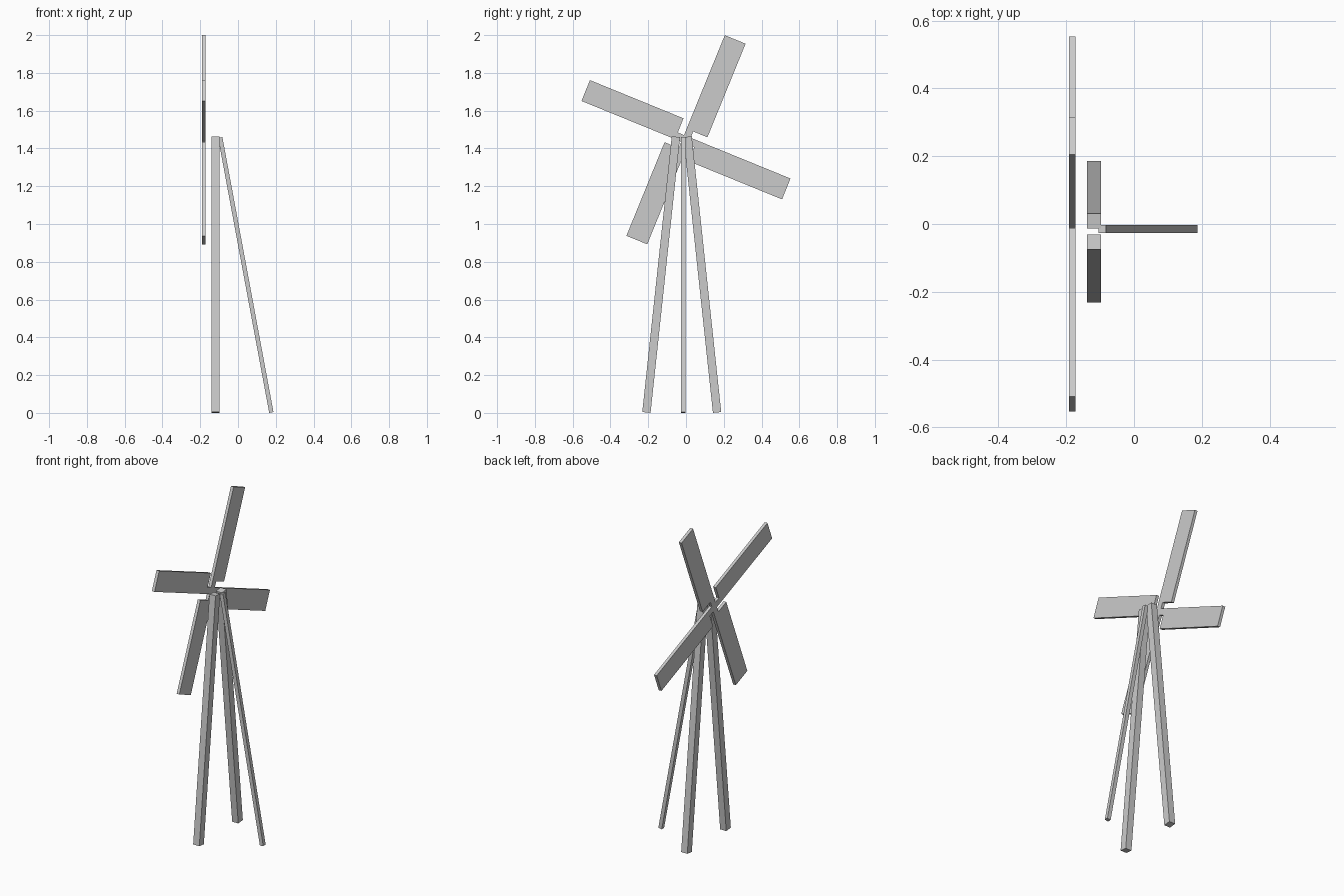
import bpy, bmesh
from math import radians, sin, cos
from mathutils import Vector, Matrix

if "Cube" in bpy.data.objects:
    bpy.data.objects.remove(bpy.data.objects["Cube"])


def finish(name, bm):
    bmesh.ops.recalc_face_normals(bm, faces=bm.faces)
    mesh = bpy.data.meshes.new(name)
    bm.to_mesh(mesh)
    bm.free()
    obj = bpy.data.objects.new(name, mesh)
    bpy.context.collection.objects.link(obj)
    return obj


def beam(name, bottom, top, width):
    """Square-cut leaning beam between two end centres; width = (u, v)."""
    a, b = Vector(bottom), Vector(top)
    w = (b - a).normalized()
    v = w.cross(Vector((1, 0, 0))).normalized()
    u = v.cross(w)
    rot = Matrix((u, v, w)).transposed().to_4x4()
    bm = bmesh.new()
    bmesh.ops.create_cube(bm, size=1)
    bmesh.ops.scale(bm, vec=(width[0], width[1], (b - a).length), verts=bm.verts)
    bmesh.ops.transform(bm, matrix=Matrix.Translation((a + b) / 2) @ rot, verts=bm.verts)
    return finish(name, bm)


# Two thick legs leaning together, mirrored about a line just off centre
MID = -0.0225
for side, name in ((-1, "left_leg"), (1, "right_leg")):
    beam(name, (-0.1185, MID + side * 0.187, 0.0024),
         (-0.1185, MID + side * 0.031, 1.462), (0.041, 0.044))

# Thin prop leg
beam("prop_leg", (0.1765, -0.0145, 0.0022), (-0.094, -0.0145, 1.458), (0.023, 0.023))

# Pinwheel rotor: one blade outline (across, along), repeated four times
SPAR, ROOT, TIP, EDGE = 0.019, 0.055, 0.59, 0.1
HUB_Z, FRONT_X, THICK = 1.446, -0.191, 0.018
blade = [(SPAR, SPAR), (SPAR, ROOT), (EDGE, ROOT), (EDGE, TIP), (-SPAR, TIP)]
bm = bmesh.new()
outline = []
for i in range(4):
    t = radians(-22.2 + 90 * i)
    for p, q in blade:
        y = p * cos(t) - q * sin(t)
        z = p * sin(t) + q * cos(t)
        outline.append(bm.verts.new((FRONT_X, y, HUB_Z + z)))
face = bm.faces.new(outline)
ext = bmesh.ops.extrude_face_region(bm, geom=[face], use_keep_orig=True)
moved = [e for e in ext["geom"] if isinstance(e, bmesh.types.BMVert)]
bmesh.ops.translate(bm, vec=(THICK, 0, 0), verts=moved)
finish("rotor_blades", bm)
